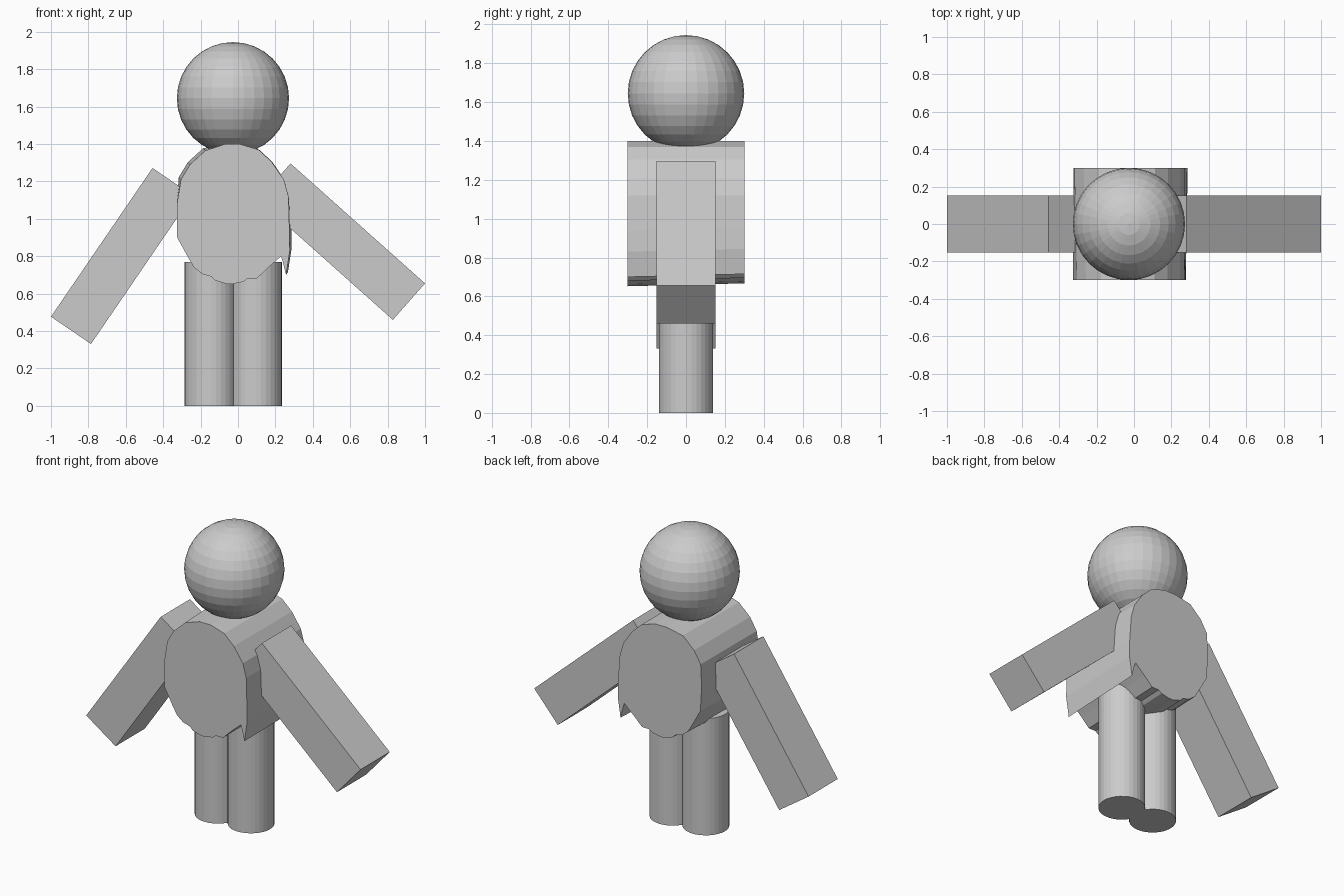
import bpy
import bmesh
from mathutils import Vector

cube = bpy.data.objects.get("Cube")
if cube:
    bpy.data.objects.remove(cube, do_unlink=True)

# One plain grey for the whole figure
GREY = (0.6, 0.6, 0.6, 1)
grey = bpy.data.materials.new("plain_grey")
grey.use_nodes = True
grey.diffuse_color = GREY
grey.node_tree.nodes["Principled BSDF"].inputs["Base Color"].default_value = GREY


def finish(obj, name):
    obj.name = name
    obj.data.materials.clear()
    obj.data.materials.append(grey)
    return obj


def loft(name, front, back, half_depth):
    """Solid between a front and a back outline of (x, z) points."""
    bm = bmesh.new()
    a = [bm.verts.new((x, -half_depth, z)) for x, z in front]
    b = [bm.verts.new((x, half_depth, z)) for x, z in back]
    bm.faces.new(a)
    bm.faces.new(b[::-1])
    for i in range(len(a)):
        j = (i + 1) % len(a)
        bm.faces.new((a[i], b[i], b[j], a[j]))
    bmesh.ops.recalc_face_normals(bm, faces=bm.faces)
    mesh = bpy.data.meshes.new(name)
    bm.to_mesh(mesh)
    bm.free()
    obj = bpy.data.objects.new(name, mesh)
    bpy.context.collection.objects.link(obj)
    return finish(obj, name)


# Torso: rounded outline with a ragged hem and one hanging point
outline = [
    (-.06, .652), (-.12, .67), (-.14, .69), (-.19, .705), (-.235, .74),
    (-.27, .80), (-.325, .90), (-.327, 1.075), (-.305, 1.21), (-.257, 1.29),
    (-.175, 1.365), (-.07, 1.4), (.01, 1.4), (.11, 1.37), (.18, 1.305),
    (.245, 1.21), (.27, 1.12), (.275, .94), (.277, .83), (.257, .70),
    (.24, .77), (.23, .80), (.16, .738), (.10, .68), (.05, .68),
    (.027, .663), (-.03, .652)]


def back_point(x, z):
    if x < -.1 and z > 1.2:
        return x - .012, z + .012
    if z < 1:
        return x + .01, z + .015
    return x + .003, z


loft("torso", outline, [back_point(x, z) for x, z in outline], .30)


# Arms: square bars, each given by its top edge and a width vector
def arm(name, shoulder, hand, width):
    s, h, w = Vector(shoulder), Vector(hand), Vector(width)
    corners = [s, h, h + w, s + w]
    loft(name, corners, corners, .152)


arm("right_arm", (-.457, 1.272), (-1, .477), (.214, -.146))
arm("left_arm", (.281, 1.296), (1, .655), (-.172, -.195))

# Legs
for name, x in (("right_leg", -.145), ("left_leg", .095)):
    bpy.ops.mesh.primitive_cylinder_add(vertices=32, radius=.14, depth=.77,
                                        location=(x, 0, .385))
    finish(bpy.context.object, name)

# Head
bpy.ops.mesh.primitive_uv_sphere_add(segments=32, ring_count=16, radius=.3,
                                     location=(-.027, 0, 1.645))
finish(bpy.context.object, "head")
